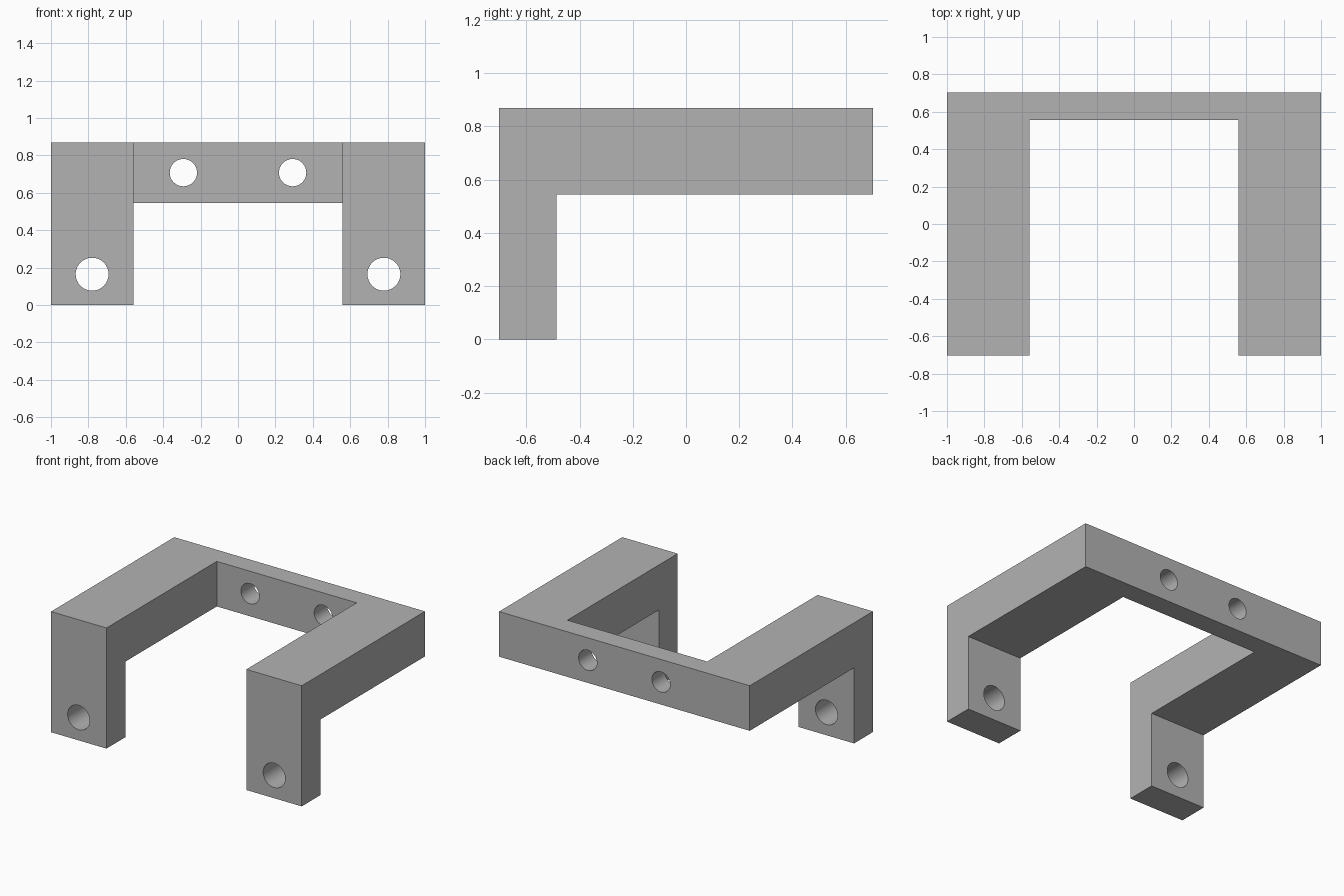
import bpy, bmesh, math
from mathutils import Matrix

if "Cube" in bpy.data.objects:
    bpy.data.objects.remove(bpy.data.objects["Cube"], do_unlink=True)

HALF_W, HALF_D, HEIGHT = 1.0, 0.702, 0.87
INNER_X, BAR_Y = 0.558, 0.555      # inside of the arms, inside of the rear bar
BEAM_Z, LEG_Y = 0.545, -0.487      # underside of the frame, back of the legs

grey = bpy.data.materials.new("plain grey")
grey.use_nodes = True
colour = (0.45, 0.45, 0.45, 1)
grey.diffuse_color = colour
grey.node_tree.nodes["Principled BSDF"].inputs["Base Color"].default_value = colour


def finish(name, bm):
    bmesh.ops.recalc_face_normals(bm, faces=bm.faces)
    mesh = bpy.data.meshes.new(name)
    bm.to_mesh(mesh)
    bm.free()
    mesh.materials.append(grey)
    obj = bpy.data.objects.new(name, mesh)
    bpy.context.collection.objects.link(obj)
    return obj


def cut(target, name, bm):
    cutter = finish(name, bm)
    cutter.hide_render = True
    mod = target.modifiers.new(name, "BOOLEAN")
    mod.operation, mod.solver, mod.object = "DIFFERENCE", "EXACT", cutter
    bpy.context.view_layer.objects.active = target
    bpy.ops.object.modifier_apply(modifier=name)
    bpy.data.objects.remove(cutter, do_unlink=True)


# U-shaped block, extruded upward from its plan outline
half = [(INNER_X, BAR_Y), (INNER_X, -HALF_D), (HALF_W, -HALF_D), (HALF_W, HALF_D)]
outline = half + [(-x, y) for x, y in reversed(half)]
bm = bmesh.new()
base = bm.faces.new([bm.verts.new((x, y, 0)) for x, y in outline])
top = bmesh.ops.extrude_face_region(bm, geom=[base])["geom"]
bmesh.ops.translate(bm, vec=(0, 0, HEIGHT),
                    verts=[v for v in top if isinstance(v, bmesh.types.BMVert)])
bracket = finish("bracket_frame", bm)

# Clear the space behind the two front legs
bm = bmesh.new()
depth = 2
bmesh.ops.create_cube(bm, size=1, matrix=Matrix.Translation(
    (0, LEG_Y + depth / 2, BEAM_Z - 0.5)) @ Matrix.Diagonal((3, depth, 1, 1)))
cut(bracket, "leg_clearance", bm)

# Mounting holes: one through each leg, two through the rear bar
for label, x, y, z, radius in (("leg", 0.78, -0.6, 0.165, 0.088),
                               ("bar", 0.292, 0.63, 0.708, 0.073)):
    for side in (-1, 1):
        bm = bmesh.new()
        bmesh.ops.create_cone(bm, cap_ends=True, segments=48, radius1=radius,
                              radius2=radius, depth=0.4,
                              matrix=Matrix.Translation((side * x, y, z))
                              @ Matrix.Rotation(math.pi / 2, 4, "X"))
        cut(bracket, label + "_hole", bm)

# Smooth hole walls, crisp block edges
bpy.ops.object.select_all(action="DESELECT")
bracket.select_set(True)
bpy.context.view_layer.objects.active = bracket
bpy.ops.object.shade_smooth_by_angle(angle=math.radians(30))
